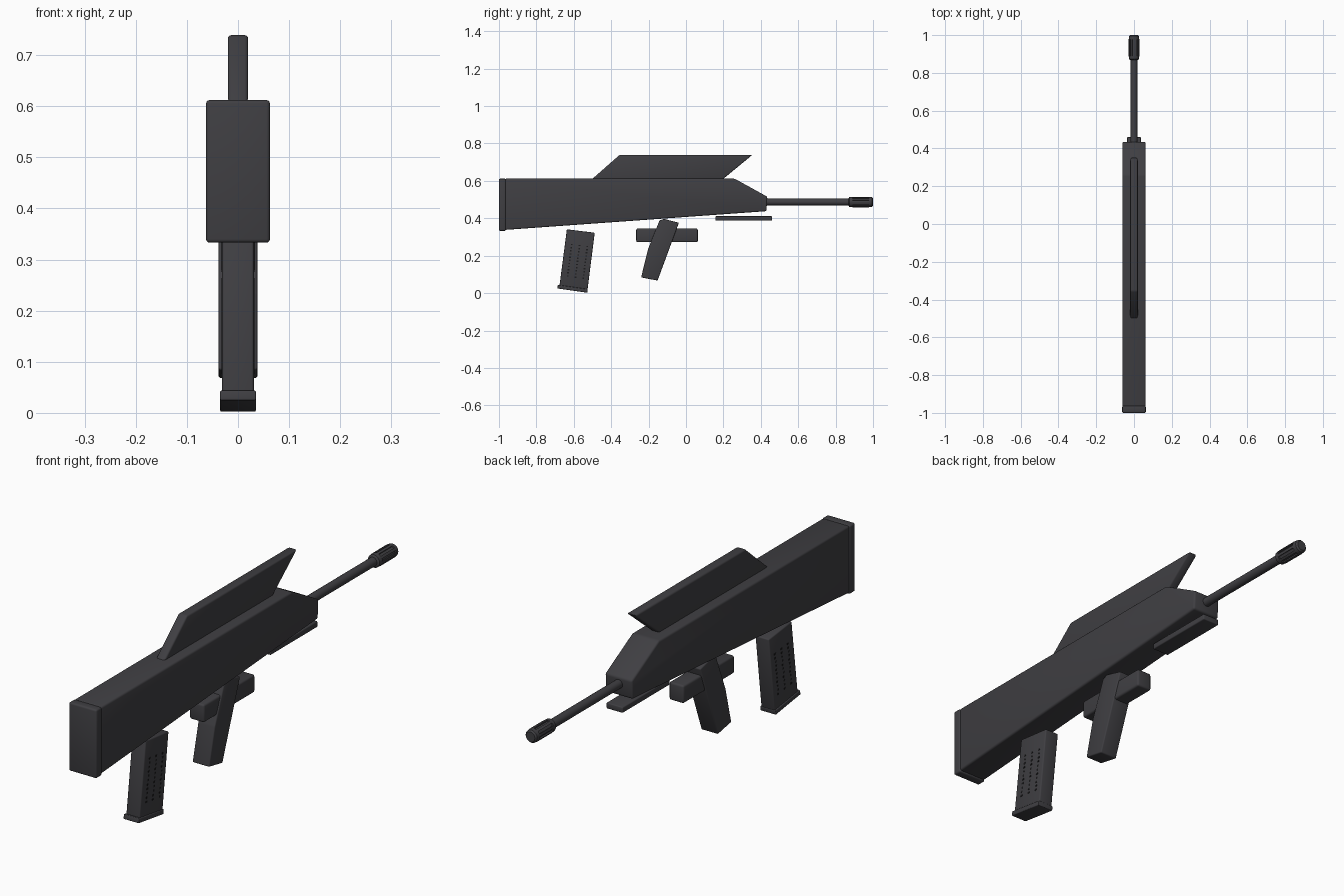
import bpy, bmesh, math
from mathutils import Vector

if "Cube" in bpy.data.objects:
    bpy.data.objects.remove(bpy.data.objects["Cube"])


def material(name, rgb):
    m = bpy.data.materials.new(name)
    m.diffuse_color = (*rgb, 1)
    m.use_nodes = True
    m.node_tree.nodes["Principled BSDF"].inputs["Base Color"].default_value = m.diffuse_color
    return m


GUNMETAL = material("dark gunmetal", (0.05, 0.049, 0.055))
BLACK = material("black", (0.012, 0.012, 0.013))


def finish(bm, name, mat=GUNMETAL, angle=35):
    bmesh.ops.recalc_face_normals(bm, faces=bm.faces)
    me = bpy.data.meshes.new(name)
    bm.to_mesh(me)
    bm.free()
    me.materials.append(mat)
    ob = bpy.data.objects.new(name, me)
    bpy.context.collection.objects.link(ob)
    bpy.ops.object.select_all(action='DESELECT')
    ob.select_set(True)
    bpy.context.view_layer.objects.active = ob
    bpy.ops.object.shade_smooth_by_angle(angle=math.radians(angle))
    return ob


def slab(name, profile, half, bevel):
    """Side profile (y, z) given thickness across x, with rounded edges."""
    bm = bmesh.new()
    left = bm.faces.new([bm.verts.new((-half, y, z)) for y, z in profile])
    out = bmesh.ops.extrude_face_region(bm, geom=[left])
    verts = [v for v in out["geom"] if isinstance(v, bmesh.types.BMVert)]
    bmesh.ops.translate(bm, verts=verts, vec=(2 * half, 0, 0))
    bmesh.ops.recalc_face_normals(bm, faces=bm.faces)
    bmesh.ops.bevel(bm, geom=bm.edges[:], offset=bevel, segments=3,
                    profile=0.5, affect='EDGES', clamp_overlap=True)
    return finish(bm, name)


def box(name, y0, y1, z0, z1, half, bevel):
    return slab(name, [(y0, z0), (y1, z0), (y1, z1), (y0, z1)], half, bevel)


def lathe(name, rings, n, slots=None):
    """Rings of (y, radius) around the barrel axis; slots sinks every other face of one band."""
    bm = bmesh.new()
    loops = []
    for y, r in rings:
        loops.append([bm.verts.new((r * math.cos(2 * math.pi * i / n), y,
                                    AXIS_Z + r * math.sin(2 * math.pi * i / n)))
                      for i in range(n)])
    bands = []
    for a, b in zip(loops, loops[1:]):
        bands.append([bm.faces.new((a[i], a[(i + 1) % n], b[(i + 1) % n], b[i]))
                      for i in range(n)])
    bm.faces.new(loops[0])
    bm.faces.new(loops[-1])
    bmesh.ops.recalc_face_normals(bm, faces=bm.faces)
    if slots is not None:
        bmesh.ops.inset_individual(bm, faces=bands[slots][::2], thickness=0.001, depth=-0.006)
    return finish(bm, name)


AXIS_Z = 0.487

# Body and butt pad
slab("body", [(-0.967, 0.338), (0.43, 0.438), (0.435, 0.515), (0.26, 0.612), (-0.967, 0.612)],
     0.061, 0.008)
box("butt_pad", -1.0, -0.963, 0.333, 0.612, 0.0625, 0.007)

# Carry handle fin on top
slab("carry_handle", [(-0.503, 0.609), (0.197, 0.609), (0.355, 0.739), (-0.355, 0.739)],
     0.02, 0.007)

# Barrel and slotted muzzle
lathe("barrel", [(0.41, 0.018), (0.89, 0.018)], 24)
lathe("muzzle", [(0.868, 0.019), (0.873, 0.0265), (0.89, 0.028), (0.978, 0.028),
                 (0.994, 0.026), (1.0, 0.02)], 16, slots=2)

# Rail under the nose
box("lower_rail", 0.157, 0.46, 0.387, 0.411, 0.037, 0.004)

# Grip and trigger guard block
slab("grip", [(-0.24, 0.084), (-0.152, 0.067), (-0.038, 0.376), (-0.118, 0.397),
              (-0.142, 0.388), (-0.203, 0.235)], 0.038, 0.005)
box("trigger_block", -0.266, 0.063, 0.272, 0.345, 0.033, 0.008)

# Tilted magazine with base plate
TOP_L, TOP_R = Vector((-0.637, 0.341)), Vector((-0.488, 0.323))
BOT_L, BOT_R = Vector((-0.677, 0.035)), Vector((-0.527, 0.014))
slab("magazine", [BOT_L, BOT_R, TOP_R, TOP_L], 0.031, 0.005)
slab("magazine_base", [(-0.688, 0.025), (-0.528, 0.002), (-0.525, 0.021), (-0.685, 0.044)],
     0.035, 0.003)

# Rows of witness holes on both sides of the magazine
bm = bmesh.new()
for u in (0.24, 0.52, 0.80):
    for row in range(11):
        t = 0.2 + row * 0.055
        p = BOT_L.lerp(BOT_R, u).lerp(TOP_L.lerp(TOP_R, u), t)
        for side in (-1, 1):
            made = bmesh.ops.create_cube(bm, size=1)["verts"]
            bmesh.ops.scale(bm, verts=made, vec=(0.002, 0.009, 0.007))
            bmesh.ops.translate(bm, verts=made, vec=(side * 0.031, p.x, p.y))
finish(bm, "magazine_holes", BLACK)
